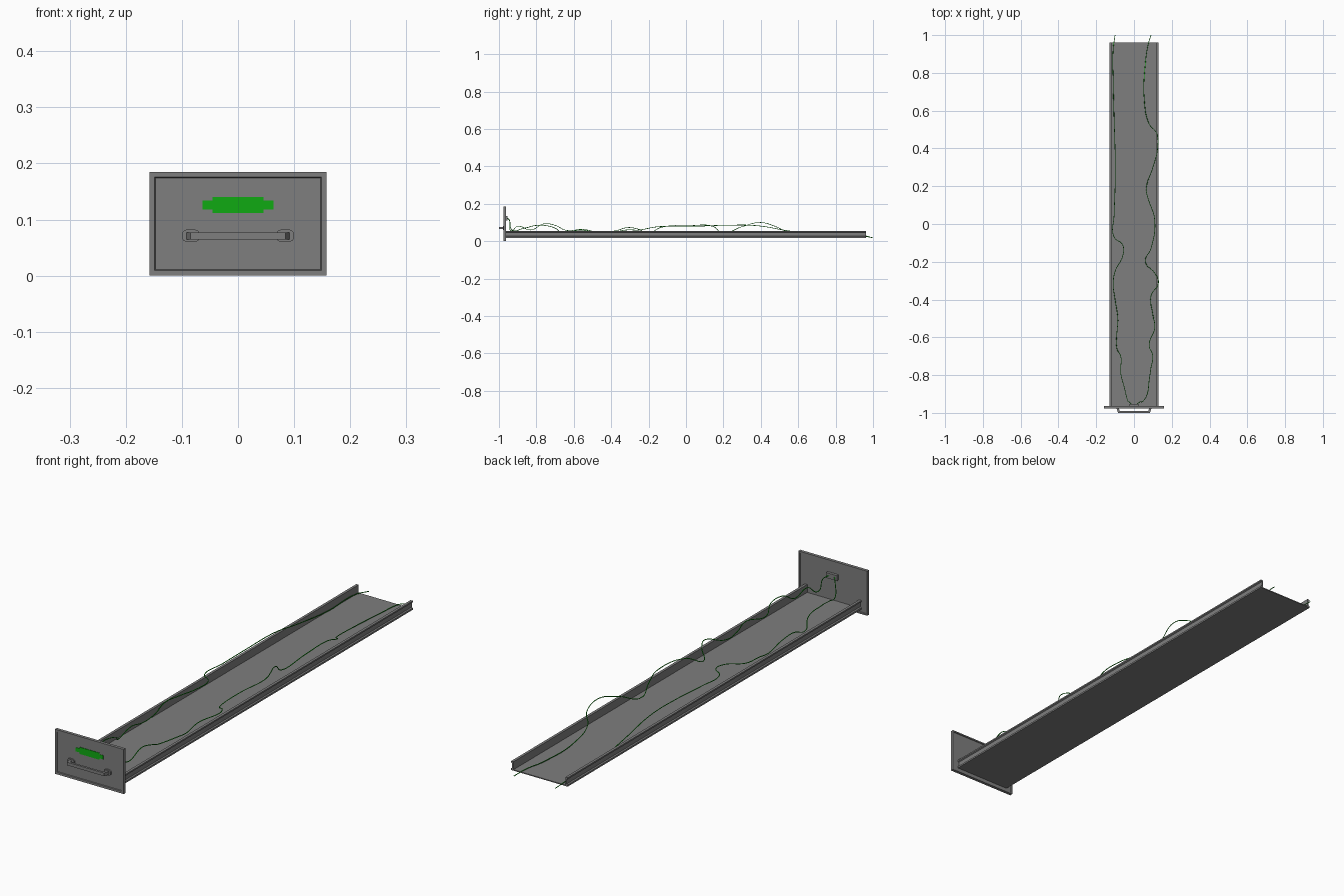
import bpy, bmesh, math
from mathutils import Vector

if "Cube" in bpy.data.objects:
    bpy.data.objects.remove(bpy.data.objects["Cube"])


def mat(name, col):
    m = bpy.data.materials.new(name)
    m.diffuse_color = (*col, 1)
    m.use_nodes = True
    m.node_tree.nodes["Principled BSDF"].inputs["Base Color"].default_value = m.diffuse_color
    return m


STEEL = mat("grey steel", (0.21, 0.21, 0.21))
GREEN = mat("bright green", (0.005, 0.40, 0.006))


def finish(name, bm, material):
    me = bpy.data.meshes.new(name)
    bmesh.ops.recalc_face_normals(bm, faces=bm.faces)
    bm.to_mesh(me)
    bm.free()
    me.materials.append(material)
    ob = bpy.data.objects.new(name, me)
    bpy.context.collection.objects.link(ob)
    return ob


def box(name, lo, hi, material):
    bm = bmesh.new()
    bmesh.ops.create_cube(bm, size=1)
    for v in bm.verts:
        v.co = Vector([(a + b) / 2 + c * (b - a) for a, b, c in zip(lo, hi, v.co)])
    return finish(name, bm, material)


def prism(name, pts, axis, a, b, material):
    """Extrude a 2D outline along the y axis: points are (x, z)."""
    bm = bmesh.new()
    to3 = {"y": lambda p: (p[0], a, p[1]), "z": lambda p: (p[0], p[1], a)}[axis]
    f = bm.faces.new([bm.verts.new(to3(p)) for p in pts])
    d = Vector((0, b - a, 0)) if axis == "y" else Vector((0, 0, b - a))
    new = bmesh.ops.extrude_face_region(bm, geom=[f])["geom"]
    bmesh.ops.translate(bm, vec=d, verts=[g for g in new if isinstance(g, bmesh.types.BMVert)])
    return finish(name, bm, material)


def cable(name, pts, radius, material):
    cu = bpy.data.curves.new(name, "CURVE")
    cu.dimensions = "3D"
    cu.bevel_depth = radius
    cu.bevel_resolution = 1
    cu.resolution_u = 6
    cu.use_fill_caps = True
    sp = cu.splines.new("BEZIER")
    sp.bezier_points.add(len(pts) - 1)
    for p, co in zip(sp.bezier_points, pts):
        p.co = co
        p.handle_left_type = p.handle_right_type = "AUTO"
    cu.materials.append(material)
    ob = bpy.data.objects.new(name, cu)
    bpy.context.collection.objects.link(ob)


# front panel, with a shallow recess inside a raised rim on both sides
bm = bmesh.new()
bmesh.ops.create_cube(bm, size=1)
for v in bm.verts:
    v.co = Vector((v.co.x * 0.316, -0.969 + v.co.y * 0.013, 0.0925 + v.co.z * 0.185))
bm.normal_update()
for sign in (-1, 1):
    face = next(f for f in bm.faces if f.normal.y * sign > 0.9 and f.calc_area() > 0.05)
    bmesh.ops.inset_region(bm, faces=[face], thickness=0.008 if sign > 0 else 0.013)
    bmesh.ops.inset_region(bm, faces=[face], thickness=0.002, depth=-0.003)
    bm.normal_update()
finish("front_panel", bm, STEEL)

# tray floor and channel-shaped side rails
box("tray_floor", (-0.124, -0.966, 0.018), (0.124, 0.962, 0.022), STEEL)
rail = [(0.119, 0.018), (0.130, 0.018), (0.130, 0.025), (0.125, 0.028),
        (0.125, 0.046), (0.130, 0.049), (0.130, 0.055), (0.119, 0.055)]
for side, s in (("left", -1), ("right", 1)):
    prism(side + "_rail", [(s * x, z) for x, z in rail], "y", -0.966, 0.962, STEEL)

# stepped label plate, proud of the recessed front
half = [(0.045, 0.112), (0.045, 0.118), (0.063, 0.118), (0.063, 0.134),
        (0.045, 0.134), (0.045, 0.140)]
prism("label_plate", half + [(-x, z) for x, z in reversed(half)], "y", -0.9745, -0.970, GREEN)

# pull handle: oval feet, posts and grip bar
for side, s in (("left", -1), ("right", 1)):
    oval = []
    for i in range(16):
        t = 2 * math.pi * i / 16
        oval.append((s * 0.084 + 0.016 * math.copysign(abs(math.cos(t)) ** 0.7, math.cos(t)),
                     0.071 + 0.0115 * math.copysign(abs(math.sin(t)) ** 0.7, math.sin(t))))
    prism(side + "_handle_foot", oval, "y", -0.978, -0.970, STEEL)
grip = [(-0.092, -0.976), (-0.085, -1.0), (0.085, -1.0), (0.092, -0.976),
        (0.080, -0.976), (0.076, -0.991), (-0.076, -0.991), (-0.080, -0.976)]
prism("handle_grip", grip, "z", 0.064, 0.077, STEEL)

# connector on the back of the panel
box("cable_connector", (-0.025, -0.967, 0.112), (0.025, -0.954, 0.134), STEEL)

# two loose cables lying along the tray
cable("right_cable", [
    (0.012, -0.956, 0.125), (0.03, -0.943, 0.112), (0.05, -0.935, 0.055), (0.07, -0.90, 0.080),
    (0.08, -0.83, 0.060), (0.09, -0.76, 0.093), (0.10, -0.70, 0.085), (0.08, -0.64, 0.058),
    (0.11, -0.55, 0.063), (0.10, -0.48, 0.050), (0.09, -0.38, 0.055), (0.13, -0.31, 0.073),
    (0.11, -0.26, 0.066), (0.06, -0.20, 0.045), (0.09, -0.13, 0.075), (0.11, 0.02, 0.083),
    (0.07, 0.15, 0.077), (0.065, 0.19, 0.045), (0.10, 0.30, 0.078), (0.125, 0.40, 0.100),
    (0.12, 0.48, 0.078), (0.08, 0.53, 0.055), (0.055, 0.65, 0.035), (0.06, 0.85, 0.028),
    (0.075, 0.95, 0.030), (0.09, 1.0, 0.018)], 0.0017, GREEN)
cable("left_cable", [
    (-0.012, -0.956, 0.125), (-0.025, -0.943, 0.108), (-0.035, -0.93, 0.060), (-0.05, -0.87, 0.068),
    (-0.07, -0.79, 0.085), (-0.07, -0.70, 0.070), (-0.09, -0.66, 0.040), (-0.09, -0.57, 0.060),
    (-0.085, -0.51, 0.052), (-0.10, -0.40, 0.045), (-0.11, -0.32, 0.060), (-0.10, -0.25, 0.060),
    (-0.06, -0.17, 0.075), (-0.06, -0.11, 0.080), (-0.105, -0.07, 0.080), (-0.105, 0.05, 0.080),
    (-0.10, 0.20, 0.085), (-0.10, 0.38, 0.083), (-0.105, 0.55, 0.055), (-0.11, 0.75, 0.030),
    (-0.11, 0.93, 0.030), (-0.10, 1.0, 0.018)], 0.0017, GREEN)
